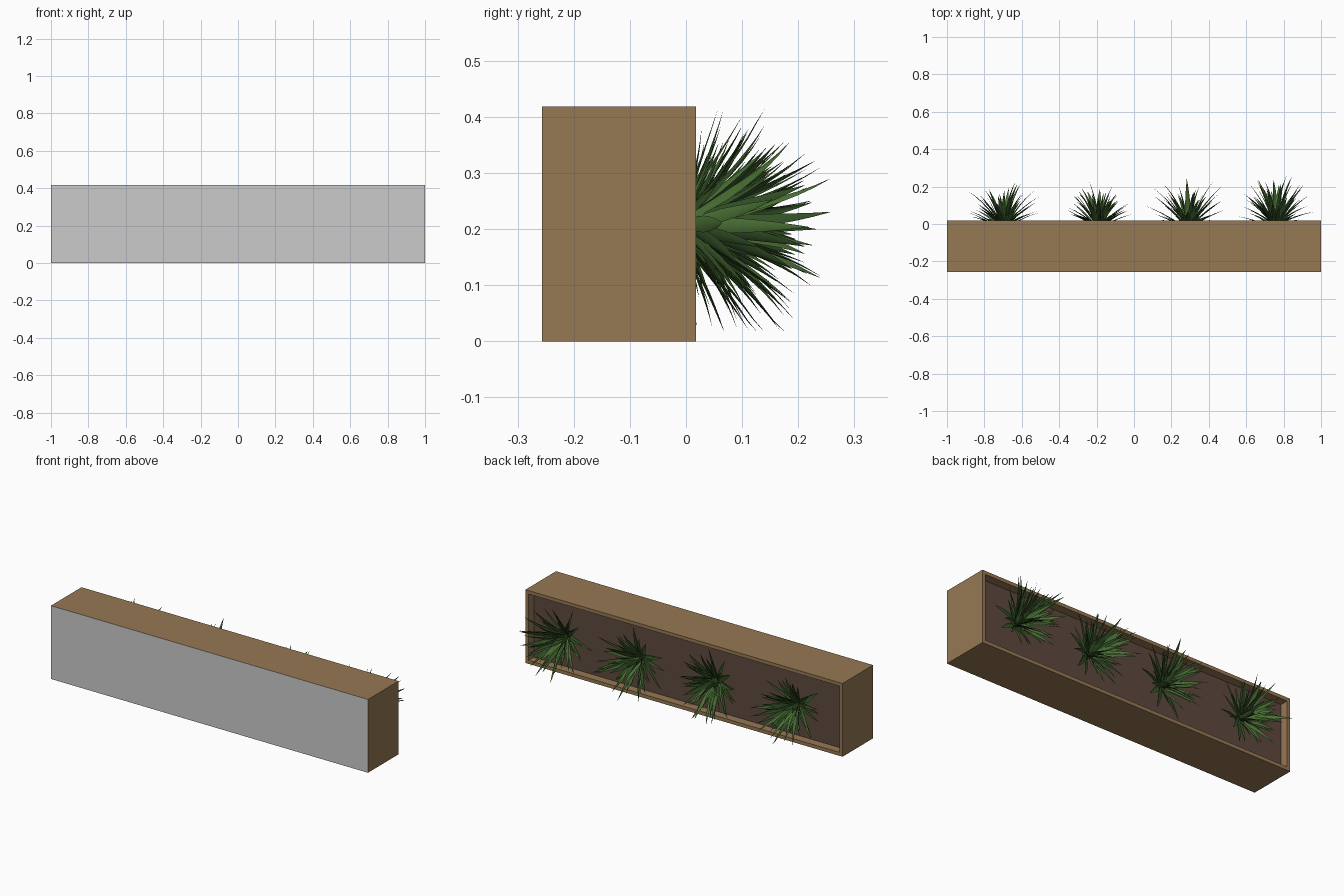
import bpy, bmesh, math, random
from mathutils import Vector

if "Cube" in bpy.data.objects:
    bpy.data.objects.remove(bpy.data.objects["Cube"])

random.seed(7)


def srgb(r, g, b):
    def lin(c):
        c /= 255
        return c / 12.92 if c < 0.04045 else ((c + 0.055) / 1.055) ** 2.4
    return (lin(r), lin(g), lin(b), 1)


def material(name, rgb):
    m = bpy.data.materials.new(name)
    m.diffuse_color = srgb(*rgb)
    m.use_nodes = True
    m.node_tree.nodes["Principled BSDF"].inputs["Base Color"].default_value = m.diffuse_color
    return m


WOOD = material("oak wood", (150, 120, 84))
GREY = material("plain grey", (203, 203, 203))
SOIL = material("dark soil", (94, 73, 61))
GREEN = material("leaf green", (72, 110, 51))
DEEP = material("deep leaf green", (50, 79, 37))


def finish(name, bm, mats):
    me = bpy.data.meshes.new(name)
    bm.to_mesh(me)
    bm.free()
    for m in mats:
        me.materials.append(m)
    ob = bpy.data.objects.new(name, me)
    bpy.context.collection.objects.link(ob)
    return ob


def prism(name, pts, place, lo, hi, mats):
    """Extrude a 2D outline between lo and hi; place maps (a, b, depth) to xyz."""
    bm = bmesh.new()
    face = bm.faces.new([bm.verts.new(place(a, b, lo)) for a, b in pts])
    new = bmesh.ops.extrude_face_region(bm, geom=[face])["geom"]
    shift = Vector(place(0, 0, hi)) - Vector(place(0, 0, lo))
    bmesh.ops.translate(bm, vec=shift, verts=[v for v in new if isinstance(v, bmesh.types.BMVert)])
    bmesh.ops.recalc_face_normals(bm, faces=bm.faces)
    return finish(name, bm, mats)


# Overall box sizes
L, H, T = 1.0, 0.418, 0.02
Y0, Y1, YB = -0.257, 0.018, -0.239
HZ = H / 2
STEP = (Y1 - YB) / 7


def comb(half, even_inset, odd_inset):
    """Board outline with finger joints along both edges, listed as (across, y)."""
    side = []
    for i in range(7):
        a = half - (odd_inset if i % 2 else even_inset)
        side += [(a, YB + i * STEP), (a, YB + (i + 1) * STEP)]
    return side + [(-a, y) for a, y in reversed(side)]


# Long side boards, with fingers reaching the ends
for name, z in (("lower_board", 0), ("upper_board", H - T)):
    prism(name, comb(L, 0, T), lambda a, b, d: (a, b, d), z, z + T, [WOOD])

# End boards, with the matching fingers
for name, x in (("left_end_board", -L), ("right_end_board", L - T)):
    prism(name, comb(HZ, T, 0), lambda a, b, d: (d, b, a + HZ), x, x + T, [WOOD])

# Base board, grey on its outer face
base = prism("base_board", [(-L, 0), (L, 0), (L, H), (-L, H)],
             lambda a, b, d: (a, d, b), Y0, YB, [WOOD, GREY])
for p in base.data.polygons:
    p.material_index = 1 if p.normal.y < -0.9 else 0

# Soil filling, a little below the rim
SY = -0.03
X, Z0, Z1 = L - T, T, H - T
prism("soil", [(-X, Z0), (X, Z0), (X, Z1), (-X, Z1)],
      lambda a, b, d: (a, d, b), SY - 0.008, SY, [SOIL])

UP = Vector((0, 1, 0))


def leaf(bm, azimuth, tilt, bend, length, width, mat):
    """Arching, folded, pointed blade starting near the plant's centre."""
    r = Vector((math.cos(azimuth), 0, math.sin(azimuth)))
    s = UP.cross(r)
    n = 8
    p = r * 0.008 + UP * random.uniform(0.0, 0.025)
    rows = []
    for i in range(n + 1):
        t = i / n
        ang = tilt + bend * t * t
        along = UP * math.cos(ang) + r * math.sin(ang)
        nor = UP * math.sin(ang) - r * math.cos(ang)
        w = width * (0.5 + 1.5 * t if t < 0.33 else (1 - ((t - 0.33) / 0.67) ** 1.6))
        w = max(w, 0.0004)
        rows.append([bm.verts.new(q) for q in
                     (p - s * w + nor * w * 0.35, p, p + s * w + nor * w * 0.35)])
        p = p + along * (length / n)
    for a, b in zip(rows, rows[1:]):
        for k in (0, 1):
            f = bm.faces.new((a[k], b[k], b[k + 1], a[k + 1]))
            f.smooth = True
            f.material_index = mat


# Four spiky rosette plants growing out of the opening
COUNT = 54
for num, (x, top) in enumerate([(-0.70, 0.222), (-0.19, 0.232), (0.29, 0.24), (0.76, 0.257)]):
    bm = bmesh.new()
    turn = random.uniform(0, 6.28)
    for i in range(COUNT):
        u = i / (COUNT - 1)
        tilt = math.radians(8 + 64 * u ** 0.8 + random.uniform(-5, 5))
        bend = math.radians(random.uniform(8, 30) * (1 - 0.5 * u))
        length = random.uniform(0.17, 0.26) if u < 0.7 else random.uniform(0.14, 0.215)
        leaf(bm, turn + i * 2.39996 + random.uniform(-0.2, 0.2), tilt, bend, length,
             random.uniform(0.009, 0.016), 1 if random.random() < 0.45 else 0)
    # scale the height to the one seen, and keep tips above the soil
    high = max(v.co.y for v in bm.verts)
    for v in bm.verts:
        v.co.y = max(v.co.y * (top - SY) / high, 0.003)
        v.co.z = max(-0.19, min(0.205, v.co.z))
    ob = finish(f"plant_{num + 1}", bm, [GREEN, DEEP])
    ob.location = (x, SY, 0.208)
    # short stem at the heart of the plant
    bpy.ops.mesh.primitive_cone_add(vertices=12, radius1=0.022, radius2=0.01, depth=0.05,
                                    location=(x, SY + 0.02, 0.208),
                                    rotation=(-math.pi / 2, 0, 0))
    stem = bpy.context.object
    stem.name = f"stem_{num + 1}"
    stem.data.materials.append(DEEP)
    bpy.ops.object.shade_smooth_by_angle()
